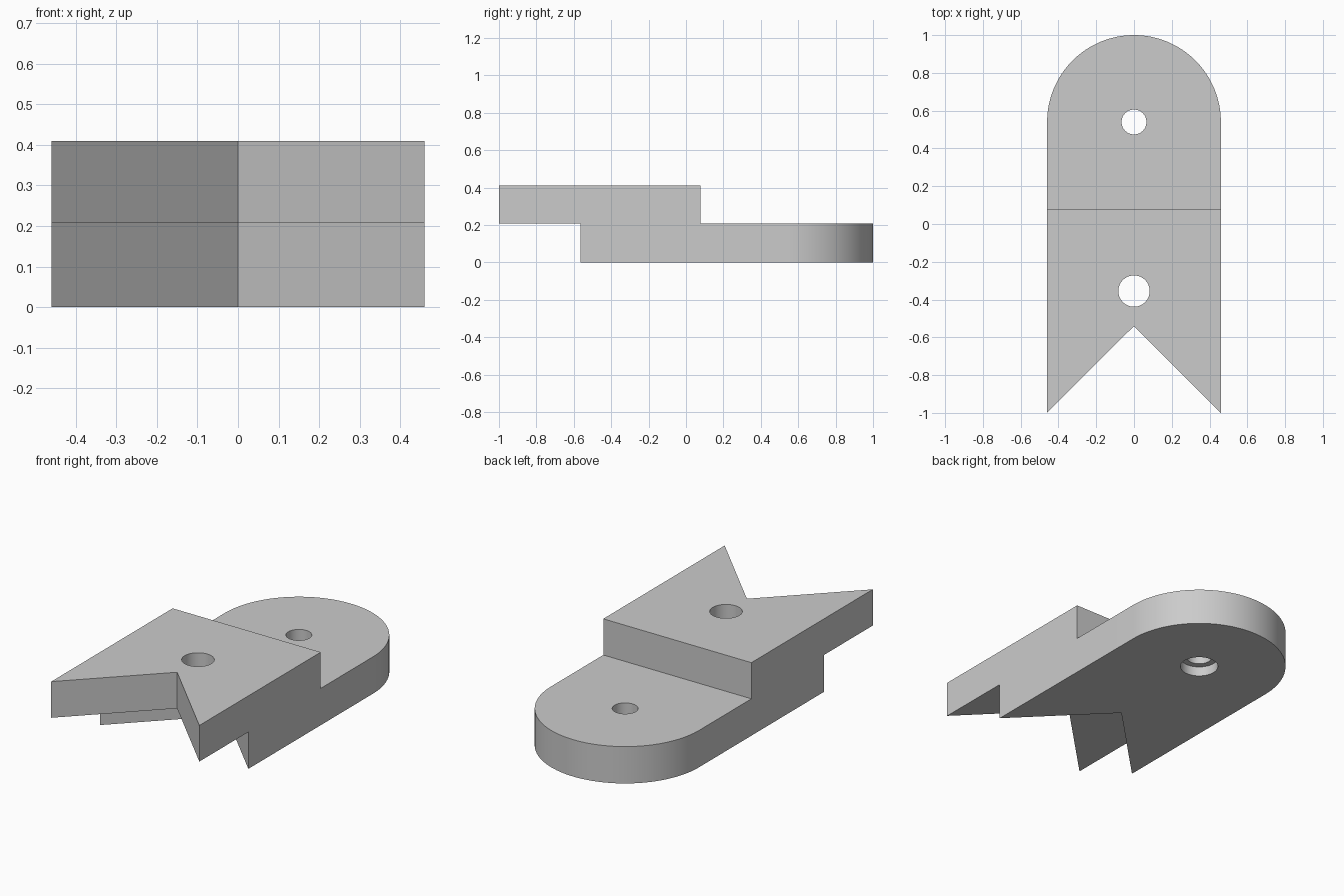
import bpy
import bmesh
from math import pi, cos, sin

old = bpy.data.objects.get("Cube")
if old:
    bpy.data.objects.remove(old, do_unlink=True)

HALF, MID, TOP = 0.46, 0.207, 0.41
ROUND_Y = 0.54

grey = bpy.data.materials.new("plain grey")
grey.use_nodes = True
colour = (0.6, 0.6, 0.6, 1)
grey.diffuse_color = colour
grey.node_tree.nodes["Principled BSDF"].inputs["Base Color"].default_value = colour


def prism(name, outline, z0, z1):
    """Extrude a flat counter-clockwise outline from z0 up to z1."""
    bm = bmesh.new()
    face = bm.faces.new([bm.verts.new((x, y, z0)) for x, y in outline])
    ext = bmesh.ops.extrude_face_region(bm, geom=[face])
    verts = [v for v in ext["geom"] if isinstance(v, bmesh.types.BMVert)]
    bmesh.ops.translate(bm, verts=verts, vec=(0, 0, z1 - z0))
    bmesh.ops.recalc_face_normals(bm, faces=bm.faces)
    mesh = bpy.data.meshes.new(name)
    bm.to_mesh(mesh)
    bm.free()
    mesh.materials.append(grey)
    obj = bpy.data.objects.new(name, mesh)
    bpy.context.collection.objects.link(obj)
    return obj


def arc(y, radius, sweep, steps):
    return [(radius * cos(sweep * i / steps), y + radius * sin(sweep * i / steps))
            for i in range(steps + 1)]


def combine(target, tool, operation):
    """Apply a boolean and remove the tool object."""
    mod = target.modifiers.new("join", "BOOLEAN")
    mod.operation, mod.object, mod.solver = operation, tool, "EXACT"
    bpy.context.view_layer.objects.active = target
    bpy.ops.object.modifier_apply(modifier=mod.name)
    bpy.data.objects.remove(tool, do_unlink=True)


def drill(target, y, radius, z0, z1):
    cutter = prism("drill", arc(y, radius, 2 * pi, 48)[:-1], z0, z1)
    cutter.hide_render = True
    combine(target, cutter, "DIFFERENCE")


# Lower plate: rounded back, V notch in front
bracket = prism("stepped_bracket",
                [(-HALF, -0.565), (0, -0.105), (HALF, -0.565)]
                + arc(ROUND_Y, HALF, pi, 64), 0, MID)

# Upper plate: shifted forward, same V notch
upper = prism("upper_plate",
              [(-HALF, -1), (0, -0.54), (HALF, -1), (HALF, 0.077), (-HALF, 0.077)],
              MID, TOP)
combine(bracket, upper, "UNION")

# Front hole, rear hole and the rear counterbore underneath
drill(bracket, -0.355, 0.083, MID - 0.1, TOP + 0.1)
drill(bracket, ROUND_Y, 0.066, -0.1, MID + 0.1)
drill(bracket, ROUND_Y, 0.1, -0.1, 0.055)

# Smooth the round walls, keep the edges sharp
bpy.ops.object.select_all(action="DESELECT")
bracket.select_set(True)
bpy.context.view_layer.objects.active = bracket
bpy.ops.object.shade_smooth_by_angle(angle=pi / 6)
